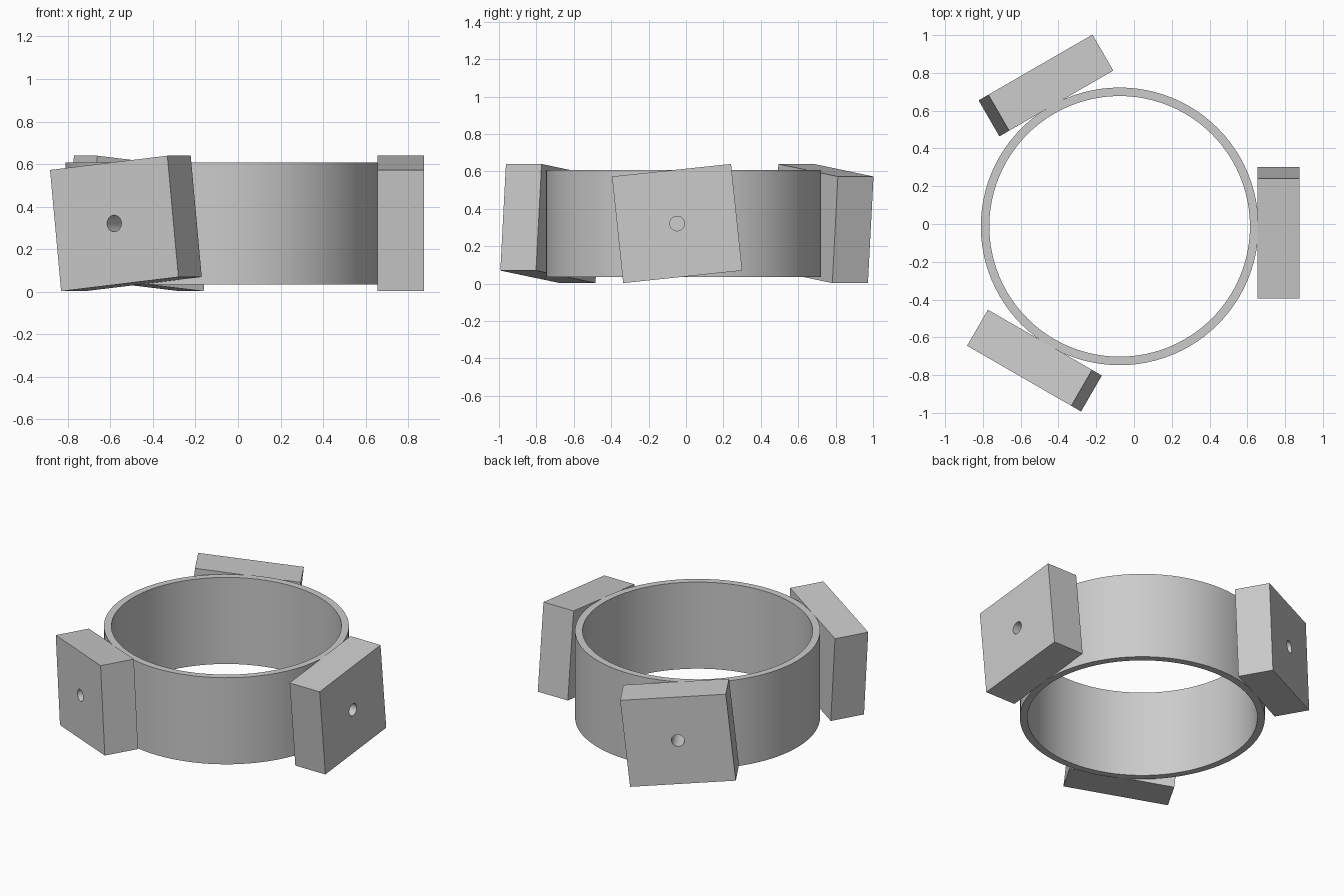
import bpy
import bmesh
import math
from mathutils import Matrix

cube = bpy.data.objects.get("Cube")
if cube:
    bpy.data.objects.remove(cube, do_unlink=True)

CENTRE = Matrix.Translation((-0.076, -0.0125, 0.321))
R_OUT, R_IN, HEIGHT = 0.735, 0.69, 0.573
THICK, WIDTH, TILT = 0.22, 0.64, math.radians(6)

grey = bpy.data.materials.new("plain grey")
grey.use_nodes = True
grey.diffuse_color = (0.6, 0.6, 0.6, 1)
grey.node_tree.nodes["Principled BSDF"].inputs["Base Color"].default_value = (0.6, 0.6, 0.6, 1)


def add_object(name, bm):
    mesh = bpy.data.meshes.new(name)
    bm.to_mesh(mesh)
    bm.free()
    mesh.materials.append(grey)
    obj = bpy.data.objects.new(name, mesh)
    bpy.context.collection.objects.link(obj)
    return obj


def activate(obj):
    bpy.ops.object.select_all(action='DESELECT')
    obj.select_set(True)
    bpy.context.view_layer.objects.active = obj


def smooth(obj):
    activate(obj)
    bpy.ops.object.shade_smooth_by_angle(angle=math.radians(30))


# Ring: rectangular section revolved around z
bm = bmesh.new()
h = HEIGHT / 2
section = [bm.verts.new((r, 0, z)) for r, z in
           ((R_IN, -h), (R_OUT, -h), (R_OUT, h), (R_IN, h))]
edges = [bm.edges.new((section[i], section[(i + 1) % 4])) for i in range(4)]
bmesh.ops.spin(bm, geom=section + edges, axis=(0, 0, 1), cent=(0, 0, 0),
               angle=math.tau, steps=96)
bmesh.ops.remove_doubles(bm, verts=bm.verts, dist=0.0001)
bmesh.ops.recalc_face_normals(bm, faces=bm.faces)
ring = add_object("ring", bm)
ring.matrix_world = CENTRE
smooth(ring)

# Block with a round hole through its thickness
bm = bmesh.new()
bmesh.ops.create_cube(bm, size=1, matrix=Matrix.Diagonal((THICK, WIDTH, HEIGHT, 1)))
block = add_object("block_1", bm)

bm = bmesh.new()
bmesh.ops.create_cone(bm, cap_ends=True, segments=32, radius1=0.039, radius2=0.039,
                      depth=THICK * 2, matrix=Matrix.Rotation(math.pi / 2, 4, 'Y'))
cutter = add_object("hole_cutter", bm)
cutter.hide_render = True
bpy.context.view_layer.update()

activate(block)
hole = block.modifiers.new("hole", 'BOOLEAN')
hole.operation = 'DIFFERENCE'
hole.solver = 'EXACT'
hole.object = cutter
bpy.ops.object.modifier_apply(modifier=hole.name)
bpy.data.objects.remove(cutter, do_unlink=True)
smooth(block)

# Three tilted blocks spaced evenly around the ring
place = Matrix.Translation((0.841, -0.035, 0)) @ Matrix.Rotation(TILT, 4, 'X')
for i in range(3):
    obj = block
    if i:
        obj = bpy.data.objects.new(f"block_{i + 1}", block.data)
        bpy.context.collection.objects.link(obj)
    obj.matrix_world = CENTRE @ Matrix.Rotation(i * math.tau / 3, 4, 'Z') @ place
